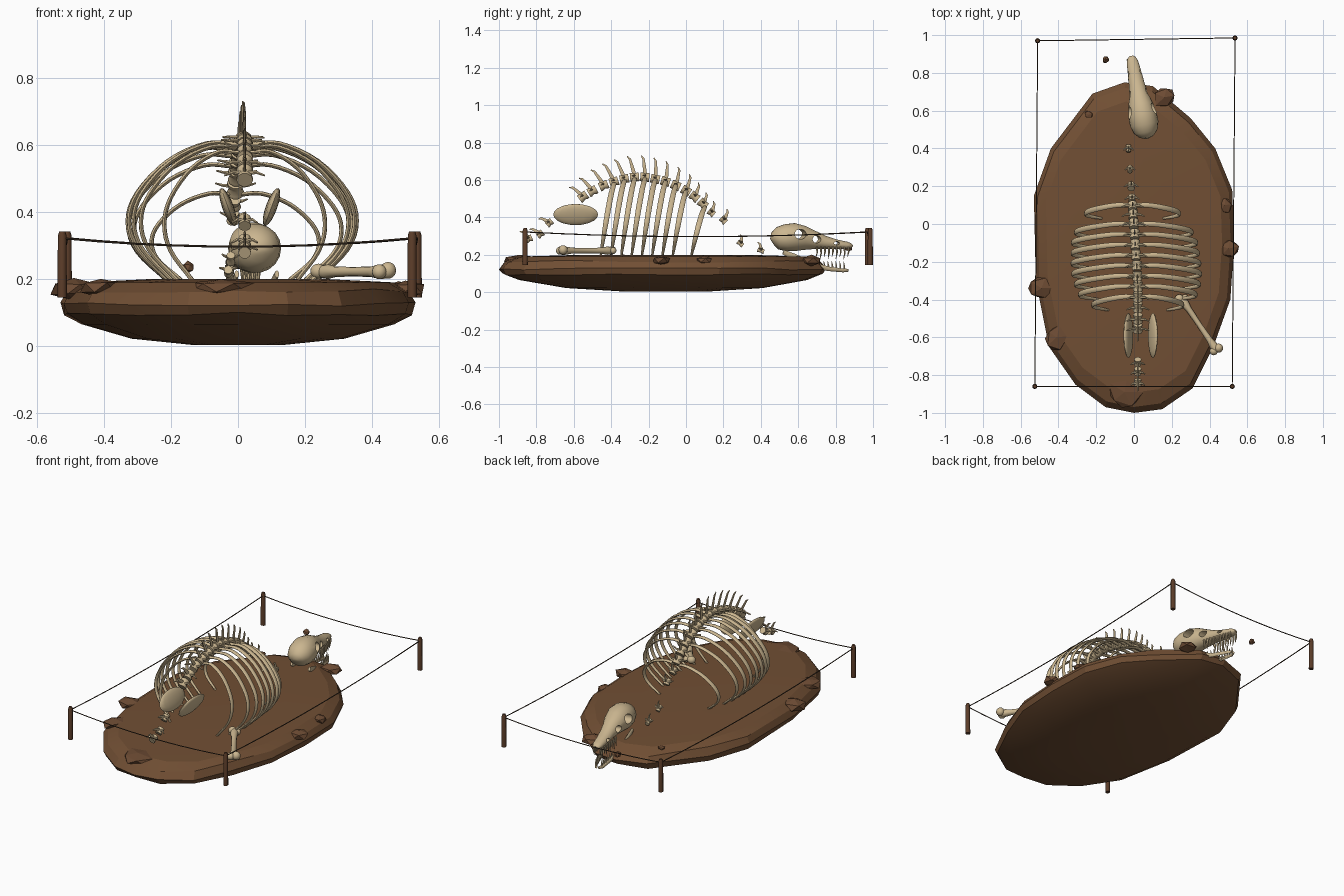
import bpy, bmesh, math, random
from mathutils import Vector, Matrix

if "Cube" in bpy.data.objects:
    bpy.data.objects.remove(bpy.data.objects["Cube"])
random.seed(4)


def material(name, rgb):
    m = bpy.data.materials.new(name)
    m.diffuse_color = (*rgb, 1)
    m.use_nodes = True
    m.node_tree.nodes["Principled BSDF"].inputs["Base Color"].default_value = m.diffuse_color
    return m


BONE = material("bone", (0.60, 0.47, 0.28))
SOIL = material("soil", (0.165, 0.078, 0.034))
STONE = material("stone", (0.15, 0.070, 0.033))
WOOD = material("post wood", (0.105, 0.046, 0.022))
ROPE = material("rope", (0.06, 0.038, 0.022))


def finish(name, bm, mat, smooth=True):
    bmesh.ops.recalc_face_normals(bm, faces=bm.faces)
    me = bpy.data.meshes.new(name)
    bm.to_mesh(me)
    bm.free()
    me.materials.append(mat)
    for p in me.polygons:
        p.use_smooth = smooth
    if smooth:
        me.set_sharp_from_angle(angle=math.radians(45))
    ob = bpy.data.objects.new(name, me)
    bpy.context.collection.objects.link(ob)
    return ob


def sweep(bm, pts, radii, ref=(0, 1, 0), sides=8):
    """Closed tube through pts; radii are (along ref, across ref)."""
    pts = [Vector(p) for p in pts]
    rings = []
    for i, p in enumerate(pts):
        t = (pts[min(i + 1, len(pts) - 1)] - pts[max(i - 1, 0)]).normalized()
        u = Vector(ref)
        u = (u - t * u.dot(t)).normalized()
        v = t.cross(u)
        a, b = radii[i]
        rings.append([bm.verts.new(p + u * a * math.cos(k * math.tau / sides)
                                   + v * b * math.sin(k * math.tau / sides)) for k in range(sides)])
    for r, s in zip(rings, rings[1:]):
        for k in range(sides):
            bm.faces.new((r[k], r[(k + 1) % sides], s[(k + 1) % sides], s[k]))
    bm.faces.new(rings[0])
    bm.faces.new(rings[-1])


def ball(bm, loc, size, rot=Matrix.Identity(4)):
    bmesh.ops.create_uvsphere(bm, u_segments=16, v_segments=10, radius=1,
                              matrix=Matrix.Translation(loc) @ rot @ Matrix.Diagonal((*size, 1)))


def smooth_path(pts, n=4):
    """Catmull-Rom resampling."""
    p = [Vector(q) for q in pts]
    p = [2 * p[0] - p[1]] + p + [2 * p[-1] - p[-2]]
    out = []
    for i in range(1, len(p) - 2):
        a, b, c, d = p[i - 1:i + 3]
        for k in range(n):
            t = k / n
            out.append(0.5 * (2 * b + (c - a) * t + (2 * a - 5 * b + 4 * c - d) * t * t
                              + (3 * b - a - 3 * c + d) * t ** 3))
    return out + [p[-2]]


# soil mound: one outline repeated at several heights
outline = [(0, -1), (.15, -.98), (.31, -.87), (.42, -.65), (.51, -.4), (.53, -.1), (.52, .18), (.43, .4),
           (.3, .56), (.1, .73), (-.05, .75), (-.22, .69), (-.44, .4), (-.53, .15), (-.52, -.3),
           (-.45, -.65), (-.31, -.85), (-.15, -.97)]
bm = bmesh.new()
rings = []
for s, z in [(.25, .003), (.6, .022), (.88, .065), (.98, .095), (1, .125), (.965, .165), (.88, .19), (.5, .2)]:
    jit = .006 if .9 < s else 0
    rings.append([bm.verts.new((x * s, -.1 + (y + .1) * s, z + random.uniform(-jit, jit))) for x, y in outline])
n = len(outline)
for r, s in zip(rings, rings[1:]):
    for k in range(n):
        bm.faces.new((r[k], r[(k + 1) % n], s[(k + 1) % n], s[k]))
bm.faces.new(rings[0])
bm.faces.new(rings[-1])
finish("soil_mound", bm, SOIL).data.set_sharp_from_angle(angle=math.radians(18))

# stones around the mound edge, plus small loose shards
for i, (x, y, z, r, h) in enumerate([(-.49, -.34, .17, .075, .035), (-.41, -.6, .175, .075, .03),
                                     (-.05, -.89, .175, .11, .03), (.16, .67, .17, .065, .03),
                                     (.48, .1, .17, .05, .025), (.5, -.13, .17, .06, .03),
                                     (-.15, .87, .235, .022, .02), (-.24, .58, .19, .025, .01)]):
    bm = bmesh.new()
    bmesh.ops.create_icosphere(bm, subdivisions=1, radius=1)
    for v in bm.verts:
        v.co *= random.uniform(.82, 1.08)
    bmesh.ops.transform(bm, verts=bm.verts, matrix=Matrix.Translation((x, y, z))
                        @ Matrix.Rotation(i * 1.3, 4, 'Z') @ Matrix.Diagonal((r, r * .85, h, 1)))
    finish(f"stone_{i + 1}", bm, STONE, False)

# posts and sagging rope
corners = [(-.525, -.86), (.52, -.86), (.535, .985), (-.51, .97)]
bm = bmesh.new()
for x, y in corners:
    sweep(bm, [(x, y, .145), (x, y, .33), (x, y, .342)], [(.014, .014), (.013, .013), (.009, .009)])
finish("posts", bm, WOOD)
bm = bmesh.new()
for i in range(4):
    a, b = Vector((*corners[i], .322)), Vector((*corners[(i + 1) % 4], .322))
    pts = [a.lerp(b, k / 10) - Vector((0, 0, .1 * (k / 10) * (1 - k / 10))) for k in range(11)]
    sweep(bm, pts, [(.003, .003)] * 11, (0, 0, 1), 6)
finish("rope", bm, ROPE)

# backbone: centrum, upright spine and side processes at each station
stations = [(-.84, .285), (-.78, .31), (-.73, .37), (-.55, .51), (-.5, .54), (-.44, .57), (-.385, .59),
            (-.33, .605), (-.275, .615), (-.22, .615), (-.165, .605), (-.11, .592), (-.055, .57), (0, .542),
            (.045, .51), (.09, .472), (.135, .425), (.2, .385), (.29, .26), (.4, .222)]


def spine_x(y):
    return .02 if y < -.3 else .02 - .07 * (y + .3)


bm = bmesh.new()
for i, (y, z) in enumerate(stations):
    a, b = stations[max(i - 1, 0)], stations[min(i + 1, len(stations) - 1)]
    d = Vector((0, b[0] - a[0], b[1] - a[1])).normalized()
    up = Vector((0, -d.z, d.y))
    c = Vector((spine_x(y), y, z))
    body = -.56 < y < .1
    r = .025 if body else (.019 if y < .25 else .013)
    L = .024 if body else .018
    sweep(bm, [c - d * L, c - d * L * .6, c, c + d * L * .6, c + d * L],
          [(r, r), (r, r), (r * .75, r * .75), (r, r), (r, r)], (1, 0, 0), 10)
    h = (.115 - .0012 * abs(i - 8) ** 2) if body else .055 * r / .019
    sweep(bm, [c + up * r * .5, c + up * h * .5 - d * .008, c + up * h * .85 - d * .016, c + up * h - d * .03],
          [(.005, .012), (.004, .010), (.004, .007), (.002, .003)], (1, 0, 0), 6)
    for s in (-1, 1):
        w = .06 if body else r * 2
        side = Vector((s, 0, 0))
        sweep(bm, [c + up * r * .3, c + side * w * .6 + up * .01, c + side * w + up * .008 - d * .012],
              [(.008, .007), (.006, .005), (.003, .003)], (0, 1, 0), 6)
finish("backbone", bm, BONE)

# ribs: one arch shape, mirrored and scaled to each vertebra
arch = [(.05, .99), (.32, 1.0), (.66, .87), (.92, .64), (1, .43), (.92, .22), (.65, -.01)]
bm = bmesh.new()
for y, z, w in [(-.385, .58, .24), (-.33, .595, .31), (-.275, .605, .33), (-.22, .605, .34), (-.165, .6, .34),
                (-.11, .59, .335), (-.055, .57, .33), (0, .54, .31), (.1, .455, .25)]:
    for s in (-1, 1):
        pts = smooth_path([(spine_x(y) + s * w * u, y - .07 * (1 - v) ** .8 if v < 1 else y, .2 + (z - .2) * v)
                           for u, v in arch])
        m = len(pts) - 1
        sweep(bm, pts, [(.011 + .004 * math.sin(math.pi * k / m) - .005 * (k / m) ** 4, .0065)
                        for k in range(m + 1)])
finish("ribs", bm, BONE)

# pelvis blades
bm = bmesh.new()
for x, s in ((-.03, -1), (.1, 1)):
    ball(bm, (x, -.59, .415), (.017, .12, .06), Matrix.Rotation(s * .35, 4, 'Y'))
finish("pelvis", bm, BONE)

# loose thigh bone
bm = bmesh.new()
p, q = Vector((.255, -.4, .222)), Vector((.435, -.665, .222))
ks = [0, .08, .2, .5, .8, .92, 1]
sweep(bm, [p.lerp(q, k) for k in ks], [(r, r) for r in (.02, .022, .016, .014, .016, .022, .022)], (0, 0, 1), 12)
ball(bm, q + Vector((.013, .008, .004)), (.024, .024, .025))
ball(bm, q + Vector((-.013, -.008, 0)), (.022, .022, .022))
ball(bm, p + Vector((-.015, .005, .002)), (.024, .022, .022))
ball(bm, p + Vector((.015, .01, 0)), (.018, .018, .018))
finish("thigh_bone", bm, BONE)


# skull: sections of (y, bottom, top, half width)
def skull_x(y):
    return .06 - .19 * (y - .5)


sections = [(.455, .27, .29, .015), (.465, .25, .32, .04), (.49, .228, .348, .064), (.53, .218, .364, .076),
            (.58, .218, .37, .076), (.63, .224, .355, .066), (.68, .228, .33, .052), (.74, .23, .302, .042),
            (.8, .23, .283, .037), (.86, .23, .27, .03), (.88, .234, .262, .022), (.89, .242, .254, .01)]
bm = bmesh.new()
sweep(bm, [(skull_x(y), y, (a + b) / 2) for y, a, b, w in sections],
      [(w, (b - a) / 2) for y, a, b, w in sections], (1, 0, 0), 18)
skull = finish("skull", bm, BONE)

# eye and cheek openings cut through the skull
bm = bmesh.new()
for y, z, a, b in ((.6, .31, .033, .027), (.69, .283, .024, .02), (.8, .262, .016, .009)):
    x = skull_x(y)
    sweep(bm, [(x - .15, y - .028, z), (x + .15, y + .028, z)], [(a, b)] * 2, (0, 1, 0), 14)
cutter = finish("opening_cutter", bm, BONE)
mod = skull.modifiers.new("openings", 'BOOLEAN')
mod.operation, mod.object, mod.solver = 'DIFFERENCE', cutter, 'EXACT'
cut = bpy.data.meshes.new_from_object(skull.evaluated_get(bpy.context.evaluated_depsgraph_get()))
skull.modifiers.clear()
skull.data = cut
cut.set_sharp_from_angle(angle=math.radians(40))
bpy.data.objects.remove(cutter)

# lower jaw and both rows of teeth
jaw, teeth = bmesh.new(), bmesh.new()
for s in (-1, 1):
    sweep(jaw, [(skull_x(y) + s * w, y, z) for y, z, w in
                [(.52, .215, .06), (.58, .185, .058), (.66, .15, .048), (.76, .125, .034), (.84, .116, .022),
                 (.865, .117, .008)]], [(.007, h) for h in (.012, .02, .017, .012, .01, .008)], (1, 0, 0), 8)
    for k in range(9):
        y = .70 + .021 * k
        x = skull_x(y) + s * (.04 - .0022 * k)
        L = .05 + .012 * (k % 2)
        sweep(teeth, [(x, y, .242), (x, y + .002, .242 - L * .5), (x, y - .004, .238 - L)],
              [(.007, .007), (.0055, .0055), (.001, .001)], (1, 0, 0), 6)
        if k < 7:
            x = skull_x(y + .02) + s * (.034 - .0025 * k)
            sweep(teeth, [(x, y + .02, .12), (x, y + .02, .14), (x, y + .016, .166)],
                  [(.006, .006), (.005, .005), (.001, .001)], (1, 0, 0), 6)
finish("lower_jaw", jaw, BONE)
finish("teeth", teeth, BONE)
